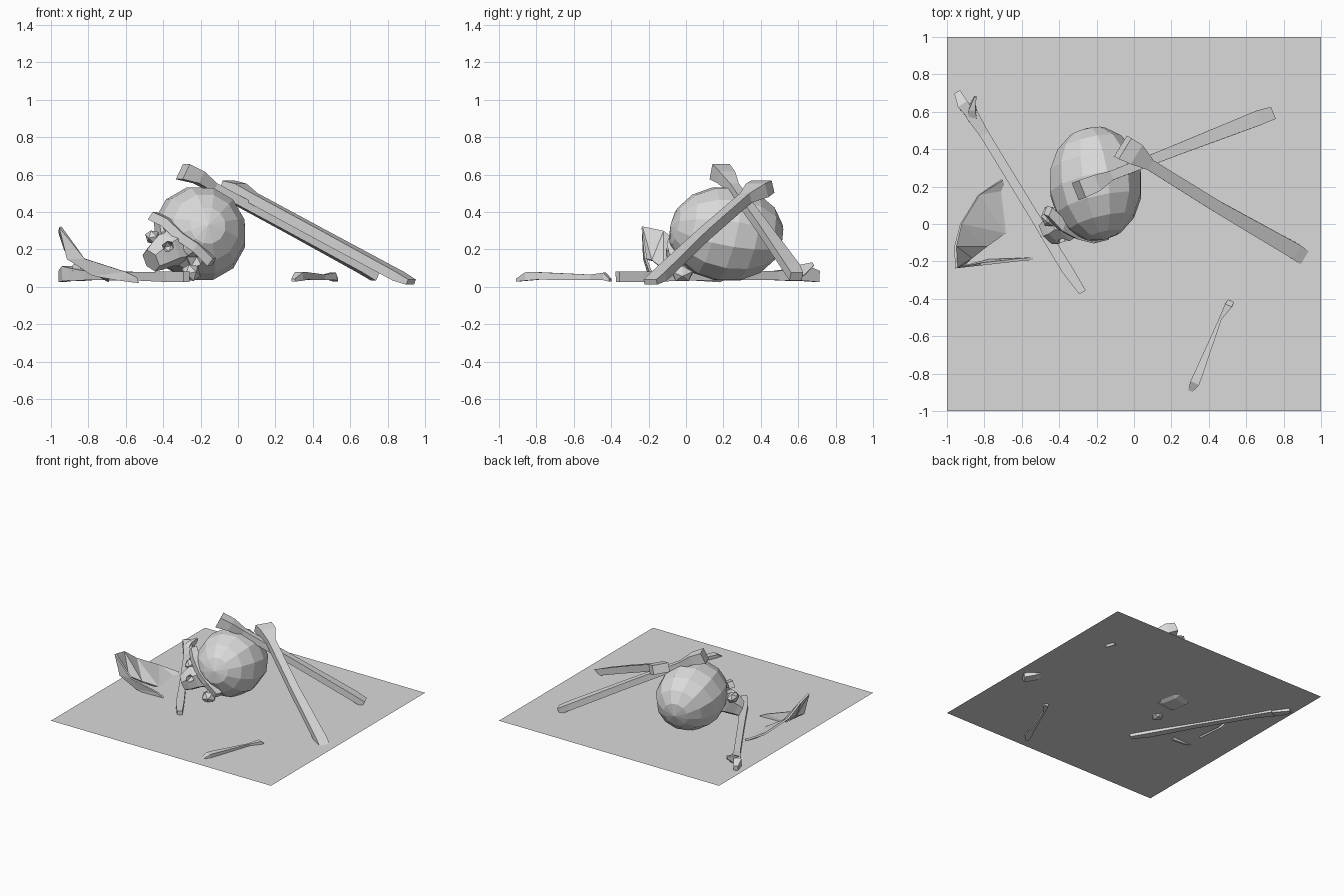
import bpy, bmesh, math
from mathutils import Vector, Matrix

if "Cube" in bpy.data.objects:
    bpy.data.objects.remove(bpy.data.objects["Cube"])

bone_mat = bpy.data.materials.new("pale_grey")
bone_mat.diffuse_color = (0.7, 0.7, 0.7, 1)
bone_mat.use_nodes = True
bone_mat.node_tree.nodes["Principled BSDF"].inputs["Base Color"].default_value = bone_mat.diffuse_color


def finish(name, bm):
    bmesh.ops.recalc_face_normals(bm, faces=bm.faces)
    me = bpy.data.meshes.new(name)
    bm.to_mesh(me)
    bm.free()
    me.materials.append(bone_mat)
    ob = bpy.data.objects.new(name, me)
    bpy.context.collection.objects.link(ob)
    return ob


def loft(name, sections, sides=4, roll=45):
    """Skin polygon rings along a path of (centre, width, height)."""
    bm = bmesh.new()
    pts = [Vector(s[0]) for s in sections]
    axis = (pts[-1] - pts[0]).normalized()
    side = axis.cross(Vector((0, 0, 1))).normalized()
    up = side.cross(axis)
    rings = []
    k = 1 / math.cos(math.pi / sides) if roll else 1
    for p, (_, w, h) in zip(pts, sections):
        ring = []
        for i in range(sides):
            a = math.radians(roll) + 2 * math.pi * i / sides
            ring.append(bm.verts.new(p + side * math.cos(a) * w / 2 * k + up * math.sin(a) * h / 2 * k))
        rings.append(ring)
    for a, b in zip(rings, rings[1:]):
        for i in range(sides):
            j = (i + 1) % sides
            bm.faces.new((a[i], a[j], b[j], b[i]))
    bm.faces.new(rings[0])
    bm.faces.new(rings[-1])
    return finish(name, bm)


def ball(name, centre, size, spin=None, subdiv=1):
    """Faceted lump, optionally turned."""
    bm = bmesh.new()
    bmesh.ops.create_icosphere(bm, subdivisions=subdiv, radius=1)
    m = Matrix.Translation(centre) @ (spin or Matrix()) @ Matrix.Diagonal((*size, 1))
    bmesh.ops.transform(bm, matrix=m, verts=bm.verts)
    return finish(name, bm)


# Ground sheet
bm = bmesh.new()
bmesh.ops.create_grid(bm, x_segments=1, y_segments=1, size=1,
                      matrix=Matrix.Translation((0, 0, 0.05)))
finish("ground_sheet", bm)

# Long bones leaning on the skull
loft("leaning_bone_right", [
    ((-0.06, 0.41, 0.535), 0.13, 0.07), ((0.0, 0.38, 0.515), 0.12, 0.08),
    ((0.08, 0.32, 0.475), 0.06, 0.055), ((0.45, 0.09, 0.275), 0.065, 0.055),
    ((0.86, -0.145, 0.055), 0.085, 0.05), ((0.925, -0.19, 0.025), 0.08, 0.03)])
loft("leaning_bone_back", [
    ((-0.295, 0.18, 0.615), 0.10, 0.09), ((-0.21, 0.215, 0.585), 0.09, 0.07),
    ((-0.13, 0.255, 0.53), 0.05, 0.05), ((0.25, 0.405, 0.325), 0.06, 0.05),
    ((0.66, 0.565, 0.10), 0.08, 0.05), ((0.735, 0.59, 0.055), 0.07, 0.05)])

# Flat-lying bone with a forked end
loft("lying_bone", [
    ((-0.87, 0.59, 0.065), 0.07, 0.07), ((-0.80, 0.48, 0.06), 0.05, 0.05),
    ((-0.55, 0.07, 0.057), 0.05, 0.045), ((-0.36, -0.24, 0.053), 0.06, 0.055),
    ((-0.275, -0.365, 0.053), 0.04, 0.055)])
loft("lying_bone_fork_outer", [
    ((-0.86, 0.57, 0.065), 0.05, 0.06), ((-0.915, 0.64, 0.07), 0.06, 0.08),
    ((-0.945, 0.705, 0.055), 0.035, 0.06)])
loft("lying_bone_fork_inner", [
    ((-0.86, 0.56, 0.06), 0.05, 0.06), ((-0.865, 0.62, 0.09), 0.035, 0.06),
    ((-0.848, 0.68, 0.122), 0.012, 0.02)])

# Small loose bone
loft("small_bone", [
    ((0.295, -0.905, 0.035), 0.02, 0.015), ((0.325, -0.85, 0.055), 0.05, 0.045),
    ((0.35, -0.79, 0.058), 0.045, 0.04), ((0.46, -0.51, 0.05), 0.014, 0.03),
    ((0.505, -0.435, 0.055), 0.04, 0.04), ((0.522, -0.405, 0.035), 0.03, 0.015)])

# Lower jaw: bent strip of top and bottom edges, thickened
jaw_edges = [
    ((-0.54, -0.185, 0.05), (-0.53, -0.18, 0.02)), ((-0.60, -0.19, 0.08), (-0.65, -0.19, 0.035)),
    ((-0.82, -0.215, 0.15), (-0.78, -0.195, 0.06)), ((-0.95, -0.235, 0.32), (-0.91, -0.225, 0.15)),
    ((-0.955, -0.12, 0.295), (-0.87, -0.18, 0.14)), ((-0.925, 0.0, 0.20), (-0.79, -0.12, 0.09)),
    ((-0.83, 0.155, 0.11), (-0.69, -0.05, 0.045)), ((-0.705, 0.235, 0.055), (-0.69, 0.18, 0.03))]
bm = bmesh.new()
rows = [[bm.verts.new(p) for p in pair] for pair in jaw_edges]
for a, b in zip(rows, rows[1:]):
    bm.faces.new((a[0], a[1], b[1]))
    bm.faces.new((a[0], b[1], b[0]))
jaw = finish("lower_jaw", bm)
mod = jaw.modifiers.new("thickness", 'SOLIDIFY')
mod.thickness = 0.014
mod.offset = 0

# Cranium, faceted, rolled over with the face towards the front
roll = Matrix.Rotation(math.radians(45), 4, 'Y')
bm = bmesh.new()
bmesh.ops.create_uvsphere(bm, u_segments=12, v_segments=8, radius=1)
m = (Matrix.Translation((-0.205, 0.215, 0.283)) @ Matrix.Diagonal((0.255, 0.308, 0.26, 1))
     @ roll @ Matrix.Rotation(math.radians(75), 4, 'X'))
bmesh.ops.transform(bm, matrix=m, verts=bm.verts)
cranium = finish("cranium", bm)

# Upper jaw with tooth row, tapering down and forward
upper_jaw = loft("upper_jaw", [
    ((-0.28, 0.08, 0.24), 0.22, 0.24), ((-0.38, 0.0, 0.20), 0.19, 0.17),
    ((-0.43, -0.035, 0.165), 0.15, 0.14), ((-0.465, -0.05, 0.14), 0.12, 0.11)], sides=6, roll=30)

# Brow and cheek bones
loft("brow_ridge", [
    ((-0.46, 0.07, 0.38), 0.05, 0.05), ((-0.385, -0.005, 0.345), 0.06, 0.05),
    ((-0.30, -0.05, 0.265), 0.06, 0.05), ((-0.22, -0.075, 0.21), 0.05, 0.05),
    ((-0.14, -0.055, 0.13), 0.05, 0.05)])
ball("cheek_upper", (-0.455, 0.04, 0.265), (0.045, 0.06, 0.04), roll)
ball("cheek_lower", (-0.25, -0.02, 0.075), (0.055, 0.065, 0.05), roll)

# Eye sockets and nose hole cut into the skull
cutters = [ball("socket_cutter_upper", (-0.425, 0.0, 0.315), (0.05, 0.085, 0.05)),
           ball("socket_cutter_lower", (-0.235, -0.06, 0.135), (0.055, 0.085, 0.055)),
           ball("nose_cutter", (-0.375, -0.085, 0.215), (0.03, 0.06, 0.035), roll)]
for cut in cutters:
    cut.hide_render = True
    cut.display_type = 'WIRE'
    for part in (cranium, upper_jaw):
        mod = part.modifiers.new("hollow", 'BOOLEAN')
        mod.operation = 'DIFFERENCE'
        mod.solver = 'EXACT'
        mod.object = cut
